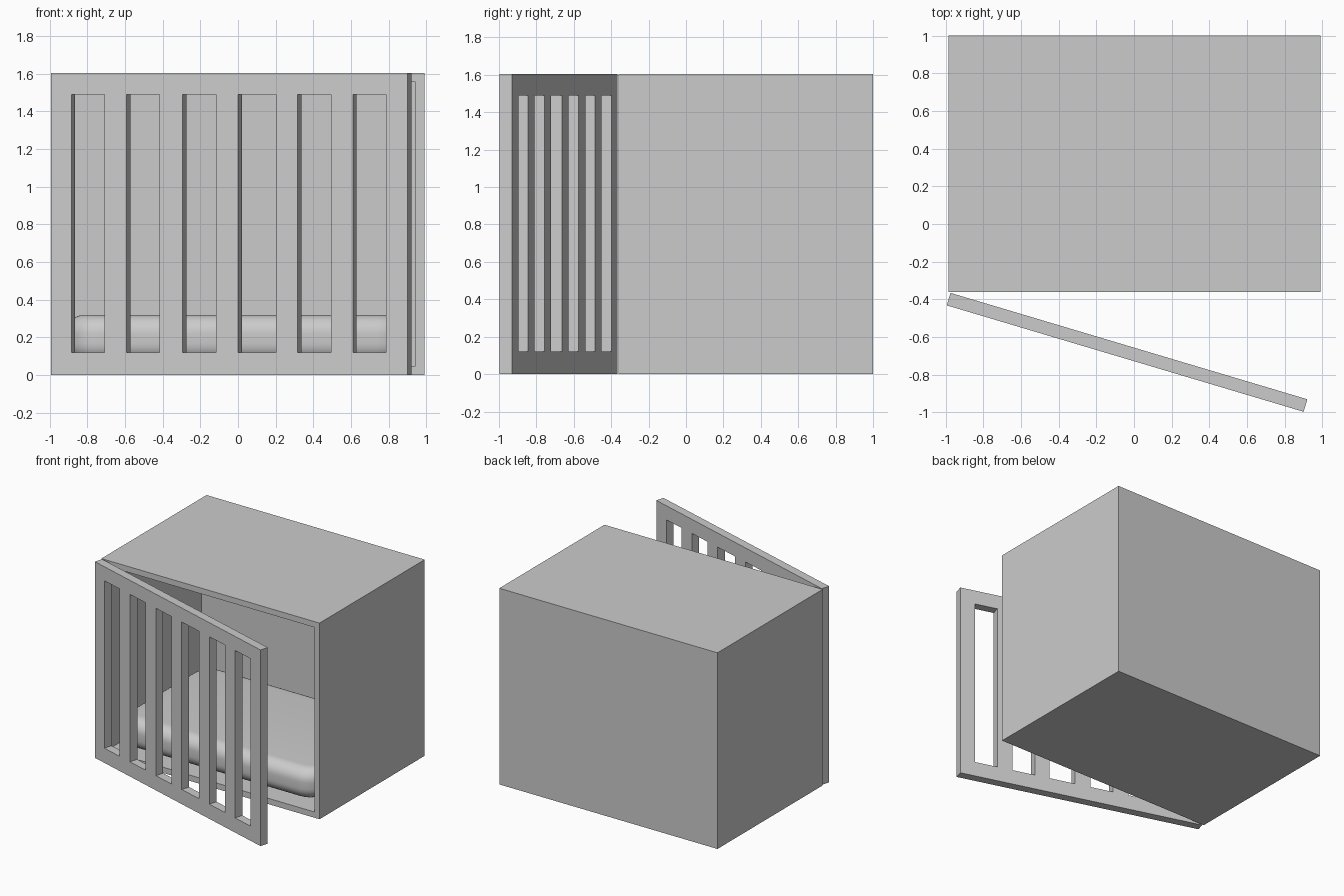
import bpy, bmesh, math
from mathutils import Matrix

if "Cube" in bpy.data.objects:
    bpy.data.objects.remove(bpy.data.objects["Cube"])

H = 1.605


def finish(bm, name):
    bmesh.ops.recalc_face_normals(bm, faces=bm.faces)
    mesh = bpy.data.meshes.new(name)
    bm.to_mesh(mesh)
    bm.free()
    ob = bpy.data.objects.new(name, mesh)
    bpy.context.collection.objects.link(ob)
    return ob


def box(x0, x1, y0, y1, z0, z1):
    bm = bmesh.new()
    m = Matrix.Translation(((x0 + x1) / 2, (y0 + y1) / 2, (z0 + z1) / 2))
    m = m @ Matrix.Diagonal((x1 - x0, y1 - y0, z1 - z0, 1))
    bmesh.ops.create_cube(bm, size=1, matrix=m)
    return bm


# Crate shell, hollowed from the front
bm = box(-0.985, 0.99, -0.36, 1.0, 0, H)
bm.normal_update()
front = min(bm.faces, key=lambda f: f.calc_center_median().y)
bmesh.ops.inset_region(bm, faces=[front], thickness=0.067)
ext = bmesh.ops.extrude_discrete_faces(bm, faces=[front])
for v in ext["faces"][0].verts:
    v.co.y = 0.87
finish(bm, "crate_shell")

# Bedding cushion: rounded vertical corners, then a soft rim
bm = box(-0.915, 0.92, -0.3, 0.868, 0.068, 0.32)
corners = [e for e in bm.edges
           if abs(e.verts[0].co.z - e.verts[1].co.z) > 0.1]
bmesh.ops.bevel(bm, geom=corners, offset=0.18, segments=8, profile=0.5, affect='EDGES')
rim = [e for e in bm.edges if abs(e.verts[0].co.z - e.verts[1].co.z) < 0.01]
bmesh.ops.bevel(bm, geom=rim, offset=0.1, segments=8, profile=0.5, affect='EDGES')
for f in bm.faces:
    f.smooth = True
finish(bm, "cushion")

# Barred door: a grid of cells with the slots left out, given thickness
slots = [(0.114, 0.298), (0.42, 0.603), (0.73, 0.914),
         (1.038, 1.247), (1.368, 1.552), (1.674, 1.857)]
xs = [0] + [v for s in slots for v in s] + [1.977]
zs = [0, 0.12, 1.49, H]
bm = bmesh.new()
grid = [[bm.verts.new((x, 0, z)) for z in zs] for x in xs]
for i in range(len(xs) - 1):
    for j in range(3):
        if not (i % 2 == 1 and j == 1):
            bm.faces.new((grid[i][j], grid[i + 1][j],
                          grid[i + 1][j + 1], grid[i][j + 1]))
ext = bmesh.ops.extrude_face_region(bm, geom=bm.faces[:])
for v in ext["geom"]:
    if isinstance(v, bmesh.types.BMVert):
        v.co.y += 0.069
door = finish(bm, "barred_door")
door.location = (-0.994, -0.432, 0)
door.rotation_euler.z = -math.radians(16.6)
